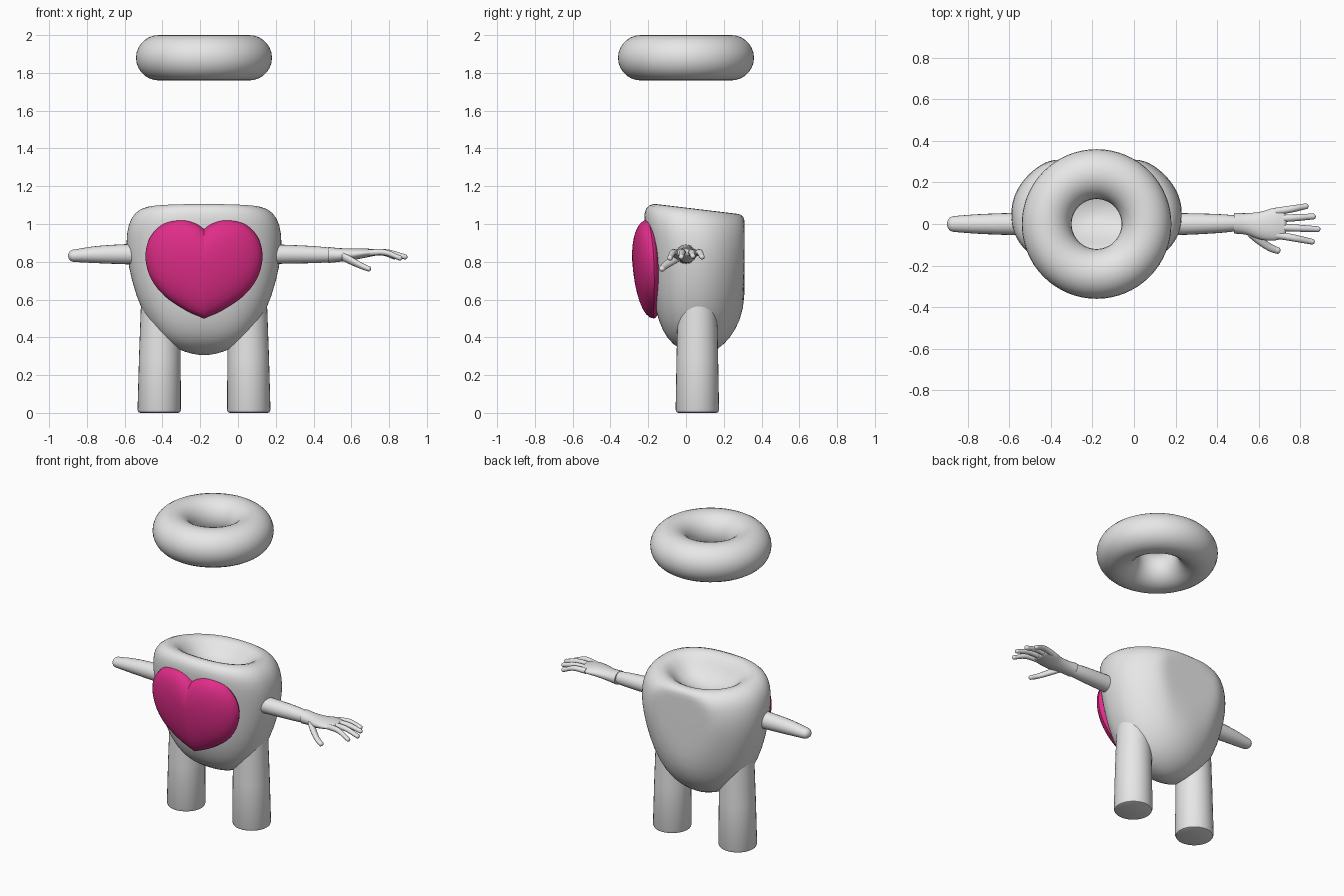
import bpy, math
from mathutils import Vector

if "Cube" in bpy.data.objects:
    bpy.data.objects.remove(bpy.data.objects["Cube"], do_unlink=True)

CX = -0.18  # centre line of the body


def material(name, rgb):
    m = bpy.data.materials.new(name)
    m.use_nodes = True
    m.diffuse_color = (*rgb, 1)
    m.node_tree.nodes["Principled BSDF"].inputs["Base Color"].default_value = (*rgb, 1)
    return m


GREY = material("light grey", (0.8, 0.8, 0.8))
PINK = material("hot pink", (0.75, 0.026, 0.25))


def finish(ob, mat, angle=40):
    ob.data.materials.append(mat)
    ob.data.shade_smooth()
    ob.data.set_sharp_from_angle(angle=math.radians(angle))
    return ob


def loft(name, rings, mat, subdivide=0, angle=40):
    """Skin a list of equal-length closed rings and cap both ends."""
    n = len(rings[0])
    verts = [p for ring in rings for p in ring]
    faces = [(i * n + j, i * n + (j + 1) % n, (i + 1) * n + (j + 1) % n, (i + 1) * n + j)
             for i in range(len(rings) - 1) for j in range(n)]
    faces += [tuple(reversed(range(n))), tuple(range(len(verts) - n, len(verts)))]
    me = bpy.data.meshes.new(name)
    me.from_pydata(verts, [], faces)
    import bmesh
    bm = bmesh.new()
    bm.from_mesh(me)
    bmesh.ops.recalc_face_normals(bm, faces=bm.faces)
    bm.to_mesh(me)
    bm.free()
    ob = bpy.data.objects.new(name, me)
    bpy.context.scene.collection.objects.link(ob)
    if subdivide:
        mod = ob.modifiers.new("smooth", 'SUBSURF')
        mod.levels = mod.render_levels = subdivide
    return finish(ob, mat, angle)


def spline(points, steps=5):
    """Catmull-Rom samples through the points."""
    pts = [Vector(p) for p in points]
    ext = [2 * pts[0] - pts[1]] + pts + [2 * pts[-1] - pts[-2]]
    out = []
    for a, b, c, d in zip(ext, ext[1:], ext[2:], ext[3:]):
        for k in range(steps):
            t = k / steps
            out.append(0.5 * (2 * b + (c - a) * t + (2 * a - 5 * b + 4 * c - d) * t * t
                              + (3 * b - a - 3 * c + d) * t ** 3))
    return out + [pts[-1]]


def limb(name, stations, segs=20):
    """Sideways tube: stations are (x, y, z, radius_y, radius_z), far end rounded."""
    x, y, z, ry, rz = stations[-1]
    back = math.copysign(min(ry, rz), x - stations[0][0])
    path = spline(stations[:-1] + [(x - back, y, z, ry, rz)], 4)
    for k in range(1, 6):
        a = k / 5 * math.radians(88)
        path.append((x - back + back * math.sin(a), y, z, ry * math.cos(a), rz * math.cos(a)))
    rings = []
    for px, py, pz, qy, qz in path:
        rings.append([(px, py + qy * math.cos(t), pz + qz * math.sin(t))
                      for t in (math.tau * j / segs for j in range(segs))])
    return loft(name, rings, GREY, angle=60)


# Body: rounded cross-sections with a flattened back and a hollow top
def body_ring(z, half_width, front, back, segs=48):
    mid = front + (back - front) * 0.46
    tilt = 0.12 * min(1, max(0, (z - 0.8) / 0.2))
    ring = []
    for j in range(segs):
        t = math.tau * j / segs
        c, s = math.cos(t), math.sin(t)
        power = 1 if s > 0 else 0.82
        x = CX + half_width * math.copysign(abs(c) ** power, c)
        y = mid + s * (back - mid) if s > 0 else mid - abs(s) ** power * (mid - front)
        y = min(y, 0.31)
        ring.append((x, y, z - tilt * (y + 0.13)))
    return ring


sections = [(0.305, 0.02, 0.05, 0.09), (0.32, 0.1, 0, 0.14), (0.36, 0.19, -0.07, 0.2),
            (0.43, 0.265, -0.125, 0.26), (0.55, 0.335, -0.165, 0.31), (0.7, 0.385, -0.185, 0.34),
            (0.85, 0.412, -0.2, 0.36), (0.97, 0.412, -0.22, 0.36), (1.05, 0.39, -0.225, 0.355),
            (1.095, 0.345, -0.2, 0.32), (1.108, 0.29, -0.15, 0.27), (1.085, 0.24, -0.11, 0.22),
            (1.03, 0.19, -0.07, 0.18), (0.99, 0.12, -0.02, 0.12), (0.975, 0.02, 0.04, 0.06)]
loft("body", [body_ring(*s) for s in sections], GREY, subdivide=1, angle=80)

# Heart: pillow built by shrinking the outline toward its middle
half = spline([(0, 0.975), (0.045, 1.005), (0.12, 1.022), (0.215, 1.0), (0.285, 0.93),
               (0.31, 0.83), (0.285, 0.72), (0.215, 0.625), (0.1, 0.545), (0, 0.5)])
outline = [(p.x, p.y) for p in half] + [(-p.x, p.y) for p in reversed(half[1:-1])]
rings = []
for k in range(-8, 9):
    a = math.radians(k * 11.1)
    scale = math.cos(a)
    depth = 0.095 * math.sin(a) ** 0.9 if k > 0 else -0.06 * abs(math.sin(a))
    ring = []
    for hx, hz in outline:
        x, z = hx * scale, 0.8 + (hz - 0.8) * scale
        y = -0.17 - 0.065 * (z - 0.5) + 0.2 * x * x - depth
        ring.append((CX + x, y, z))
    rings.append(ring)
loft("heart", rings, PINK, angle=35)

# Legs: slightly tapered columns with softened feet
for side, label in ((1, "left"), (-1, "right")):
    rings = []
    for z, r, off in ((0, 0.1, 0.237), (0.004, 0.11, 0.237), (0.016, 0.115, 0.237),
                      (0.3, 0.11, 0.234), (0.6, 0.103, 0.23)):
        rings.append([(CX + side * off + r * math.cos(t), 0.06 + r * math.sin(t), z)
                      for t in (math.tau * j / 32 for j in range(32))])
    loft(label + "_leg", rings, GREY)

# Arms: a rounded stub on the right, a full forearm on the left
limb("right_arm", [(-0.45, 0, 0.84, 0.056, 0.056), (-0.6, 0, 0.84, 0.053, 0.053),
                   (-0.75, 0, 0.838, 0.047, 0.045), (-0.9, 0, 0.832, 0.038, 0.033)])
limb("left_arm", [(0.1, 0, 0.84, 0.055, 0.054), (0.25, 0, 0.84, 0.052, 0.05),
                  (0.4, 0.002, 0.838, 0.046, 0.045), (0.53, 0.003, 0.836, 0.038, 0.038)])

# Left hand: cuff and palm, four fingers and a thumb
limb("left_palm", [(0.48, 0.004, 0.836, 0.05, 0.042), (0.54, 0, 0.836, 0.052, 0.036),
                   (0.61, -0.008, 0.84, 0.067, 0.031), (0.67, -0.002, 0.846, 0.078, 0.025),
                   (0.735, 0, 0.848, 0.07, 0.018)])
fingers = {"little": (0.06, 0.84, 0.085, 0.826), "ring": (0.025, 0.875, 0.036, 0.83),
           "middle": (-0.015, 0.897, -0.025, 0.826), "index": (-0.052, 0.87, -0.085, 0.82)}
for label, (y, tip_x, tip_y, tip_z) in fingers.items():
    limb(label + "_finger", [(0.68, y, 0.847, 0.018, 0.017),
                             ((0.68 + tip_x) / 2, (y + tip_y) / 2, 0.85, 0.017, 0.016),
                             (tip_x, tip_y, tip_z, 0.014, 0.014)], 12)
limb("left_thumb", [(0.55, -0.035, 0.83, 0.026, 0.024), (0.6, -0.075, 0.805, 0.026, 0.022),
                    (0.65, -0.11, 0.78, 0.021, 0.018), (0.705, -0.127, 0.763, 0.017, 0.015)], 12)

# Floating ring above the body
bpy.ops.mesh.primitive_torus_add(location=(CX, 0, 1.88), major_radius=0.24, minor_radius=0.12,
                                 major_segments=64, minor_segments=28)
halo = bpy.context.object
halo.name = "floating_ring"
finish(halo, GREY, 80)
